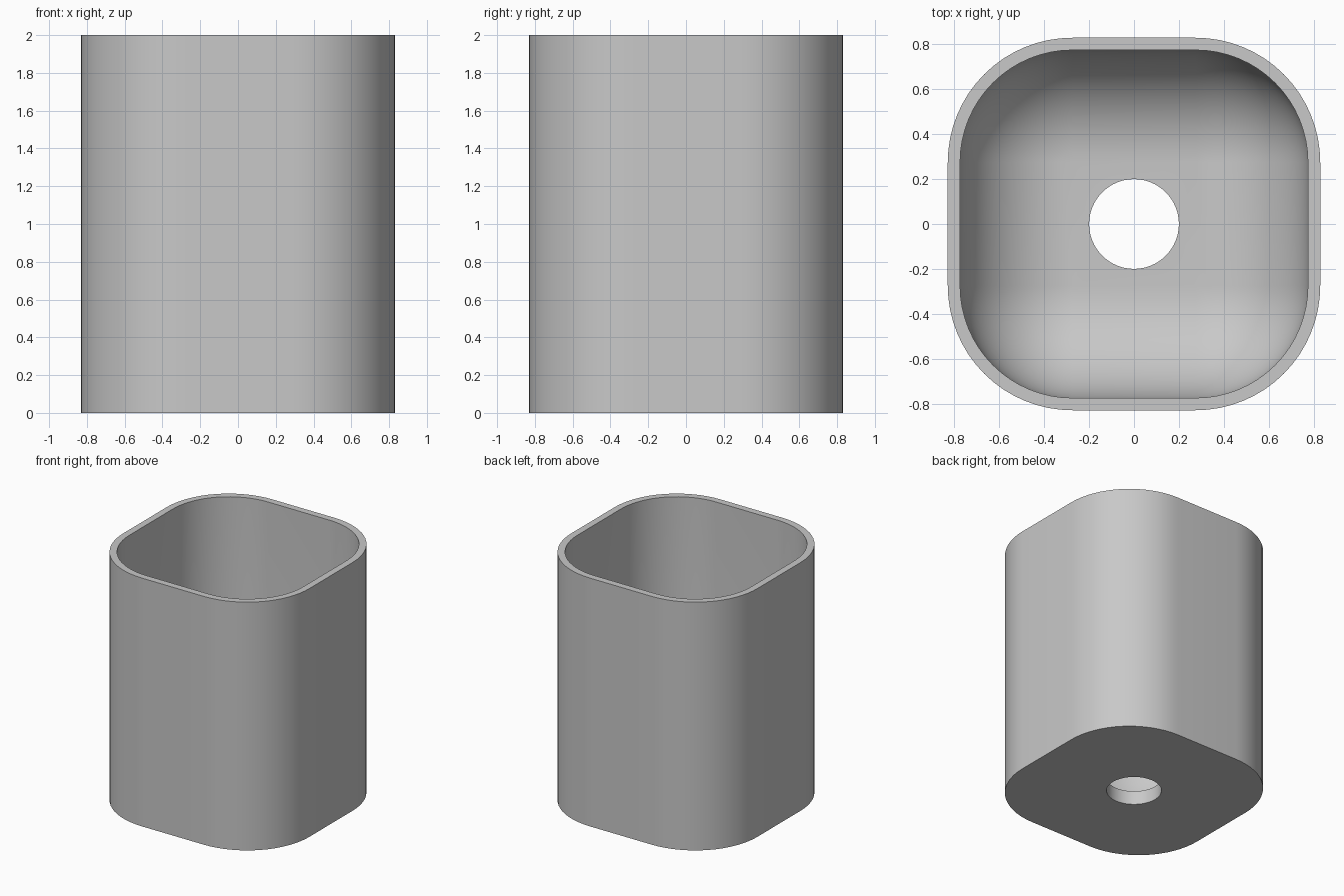
import bpy
import bmesh
from math import sin, cos, pi, radians

cube = bpy.data.objects.get("Cube")
if cube:
    bpy.data.objects.remove(cube, do_unlink=True)

HEIGHT = 2.0
OUTER, OUTER_R = 0.83, 0.555    # half width and corner radius
INNER, INNER_R = 0.775, 0.50
FLOOR, HOLE = 0.11, 0.20
STEPS = 16                      # segments per rounded corner


def ring(bm, half, radius, z):
    """Rounded square loop; a circle when radius equals half."""
    verts = []
    for quarter in range(4):
        middle = (quarter + 0.5) * pi / 2
        reach = (half - radius) * 2 ** 0.5
        for i in range(STEPS + 1):
            a = (quarter + i / STEPS) * pi / 2
            verts.append(bm.verts.new((reach * cos(middle) + radius * cos(a),
                                       reach * sin(middle) + radius * sin(a), z)))
    return verts


bm = bmesh.new()
# Drain hole bottom, underside, outer wall, rim
loops = [ring(bm, HOLE, HOLE, 0), ring(bm, OUTER, OUTER_R, 0),
         ring(bm, OUTER, OUTER_R, HEIGHT), ring(bm, INNER, INNER_R, HEIGHT)]
# Inner wall running into a rounded bowl
for i in range(STEPS + 1):
    a = i / STEPS * pi / 2
    inset = INNER_R * (1 - cos(a))
    loops.append(ring(bm, INNER - inset, INNER_R - inset,
                      FLOOR + INNER_R * (1 - sin(a))))
# Drain hole top, closing back to its bottom
loops.append(ring(bm, HOLE, HOLE, FLOOR))

for low, high in zip(loops, loops[1:] + loops[:1]):
    for i in range(len(low)):
        j = (i + 1) % len(low)
        bm.faces.new((low[i], low[j], high[j], high[i]))
bmesh.ops.remove_doubles(bm, verts=bm.verts, dist=0.0001)
bmesh.ops.recalc_face_normals(bm, faces=bm.faces)

mesh = bpy.data.meshes.new("planter_pot")
bm.to_mesh(mesh)
bm.free()
pot = bpy.data.objects.new("planter_pot", mesh)
bpy.context.collection.objects.link(pot)

# Plain grey finish
grey = bpy.data.materials.new("light_grey")
grey.use_nodes = True
grey.diffuse_color = (0.58, 0.58, 0.58, 1)
grey.node_tree.nodes["Principled BSDF"].inputs["Base Color"].default_value = grey.diffuse_color
mesh.materials.append(grey)

bpy.ops.object.select_all(action="DESELECT")
pot.select_set(True)
bpy.context.view_layer.objects.active = pot
bpy.ops.object.shade_smooth_by_angle(angle=radians(35))
